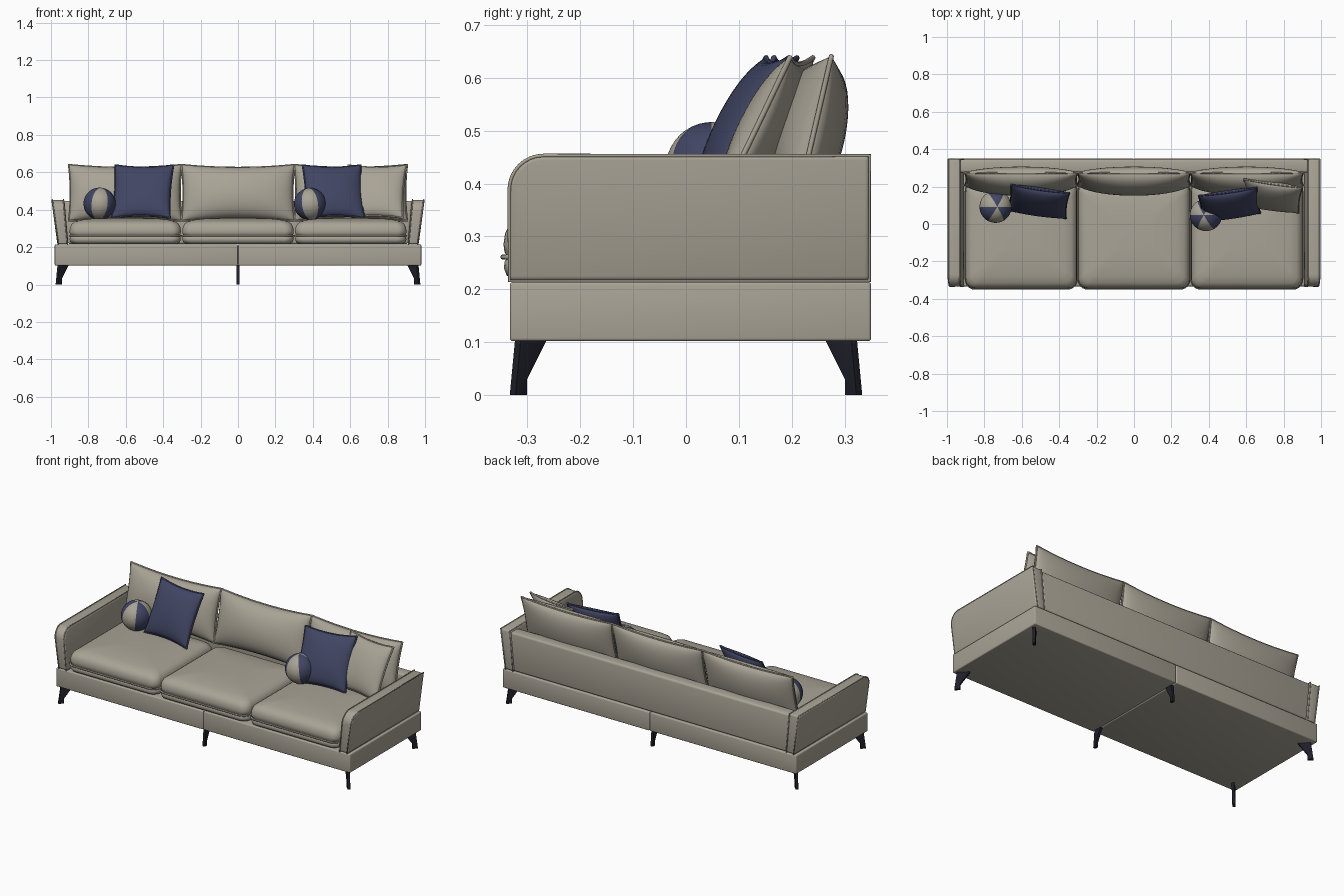
import bpy, bmesh, math
from mathutils import Euler, Matrix, Vector

cube = bpy.data.objects.get("Cube")
if cube:
    bpy.data.objects.remove(cube, do_unlink=True)


def material(name, rgb):
    m = bpy.data.materials.new(name)
    m.use_nodes = True
    m.diffuse_color = (*rgb, 1)
    m.node_tree.nodes["Principled BSDF"].inputs["Base Color"].default_value = (*rgb, 1)
    return m


BEIGE = material("beige fabric", (0.40, 0.37, 0.305))
BLUE = material("navy fabric", (0.052, 0.06, 0.125))
DARK = material("dark leg", (0.013, 0.013, 0.022))


def finish(ob, angle=40):
    """Apply modifiers and curve bevels, then smooth."""
    bpy.ops.object.select_all(action='DESELECT')
    ob.select_set(True)
    bpy.context.view_layer.objects.active = ob
    bpy.ops.object.convert(target='MESH')
    bpy.ops.object.shade_smooth_by_angle(angle=math.radians(angle))
    return ob


def mesh_object(name, bm, mats, bevel=0, angle=40):
    bmesh.ops.recalc_face_normals(bm, faces=bm.faces)
    me = bpy.data.meshes.new(name)
    bm.to_mesh(me)
    bm.free()
    for m in mats:
        me.materials.append(m)
    ob = bpy.data.objects.new(name, me)
    bpy.context.collection.objects.link(ob)
    if bevel:
        mod = ob.modifiers.new("bevel", 'BEVEL')
        mod.width, mod.segments = bevel, 3
        mod.limit_method, mod.angle_limit = 'ANGLE', math.radians(40)
        mod.use_clamp_overlap = False
    return finish(ob, angle)


def loft(name, rings, mat, bevel=0, angle=40):
    """Skin closed rings of equal length and cap both ends."""
    bm = bmesh.new()
    loops = [[bm.verts.new(p) for p in r] for r in rings]
    n = len(loops[0])
    for a, b in zip(loops, loops[1:]):
        for i in range(n):
            bm.faces.new((a[i], a[(i + 1) % n], b[(i + 1) % n], b[i]))
    bm.faces.new(loops[0])
    bm.faces.new(loops[-1])
    return mesh_object(name, bm, [mat], bevel, angle)


def piping(name, points, mat, radius):
    cu = bpy.data.curves.new(name, 'CURVE')
    cu.dimensions = '3D'
    cu.bevel_depth, cu.bevel_resolution = radius, 2
    sp = cu.splines.new('POLY')
    sp.points.add(len(points) - 1)
    for p, co in zip(sp.points, points):
        p.co = (*co, 1)
    sp.use_cyclic_u = True
    cu.materials.append(mat)
    ob = bpy.data.objects.new(name, cu)
    bpy.context.collection.objects.link(ob)
    finish(ob, 80)


def box(name, lo, hi, mat, bevel):
    ring = lambda z: [(lo[0], lo[1], z), (hi[0], lo[1], z), (hi[0], hi[1], z), (lo[0], hi[1], z)]
    loft(name, [ring(lo[2]), ring(hi[2])], mat, bevel)


def rounded_rect(cx, cy, hx, hy, r, z, steps=6):
    pts = []
    for k, (sx, sy) in enumerate(((1, 1), (-1, 1), (-1, -1), (1, -1))):
        for i in range(steps + 1):
            a = math.pi / 2 * (k + i / steps)
            pts.append((cx + sx * (hx - r) + r * math.cos(a),
                        cy + sy * (hy - r) + r * math.sin(a), z))
    return pts


def pillow(name, loc, half_w, half_h, front, back, lean, yaw, pinch, mat, n=20):
    """Two puffed sheets meeting at a piped rim, corners drawn out."""
    rot = Euler((math.radians(-lean), 0, math.radians(yaw))).to_matrix()

    def place(u, v, side):
        puff = (max(0, (1 - u * u) * (1 - v * v))) ** 0.45
        x = u * (half_w - pinch * 0.6 * (1 - v * v))
        z = v * (half_h - pinch * (1 - u * u))
        return Vector(loc) + rot @ Vector((x, side * puff, z))

    # Sine spacing packs more rows near the rim
    grid = [math.sin(math.pi / 2 * (2 * i / n - 1)) for i in range(n + 1)]
    bm = bmesh.new()
    for side in (-front, back):
        vs = [[bm.verts.new(place(u, v, side)) for u in grid] for v in grid]
        for j in range(n):
            for i in range(n):
                bm.faces.new((vs[j][i], vs[j][i + 1], vs[j + 1][i + 1], vs[j + 1][i]))
    bmesh.ops.remove_doubles(bm, verts=bm.verts, dist=0.0001)
    mesh_object(name, bm, [mat], angle=75)
    rim = [(u, -1) for u in grid[:-1]] + [(1, v) for v in grid[:-1]]
    rim += [(-u, v) for u, v in [(u, 1) for u in grid[:-1]]] + [(-1, -v) for v in grid[:-1]]
    piping(name + "_piping", [place(u, v, 0) for u, v in rim], mat, 0.005)


# Base frame in two halves
for side, s in (("left", 1), ("right", -1)):
    xs = sorted((0.001 * s, 0.98 * s))
    box(side + "_base", (xs[0], -0.333, 0.102), (xs[1], 0.35, 0.214), BEIGE, 0.006)

# Arms: rounded side profile, leaning outward
R = 0.065
profile = [(0.347, 0.216), (0.347, 0.453)]
for i in range(9):
    a = math.pi / 2 * (1 + i / 8)
    profile.append((-0.334 + R + R * math.cos(a), 0.453 - R + R * math.sin(a)))
profile.append((-0.334, 0.216))
for side, s in (("left", 1), ("right", -1)):
    def sheet(x_low, x_high):
        return [(s * (x_low + (x_high - x_low) * (z - 0.216) / 0.237), y, z) for y, z in profile]
    inner, outer = sheet(0.907, 0.928), sheet(0.966, 0.998)
    loft(side + "_arm", [inner, outer], BEIGE, 0.009)
    piping(side + "_arm_outer_piping", sheet(0.961, 0.993), BEIGE, 0.0035)
    piping(side + "_arm_inner_piping", sheet(0.912, 0.933), BEIGE, 0.0035)

# Backrest panel, widening upward to meet the arms
loft("backrest", [[(-w, 0.275, z), (w, 0.275, z), (w, 0.345, z), (-w, 0.345, z)]
                  for w, z in ((0.91, 0.216), (0.932, 0.447))], BEIGE, 0.012)

# Seat and back cushions
SEAT_RINGS = [(0.025, 0.216), (0.006, 0.226), (0.001, 0.24), (0.002, 0.252), (0.008, 0.261),
              (0.002, 0.27), (0, 0.285), (0.003, 0.306), (0.012, 0.324), (0.03, 0.337),
              (0.065, 0.346), (0.12, 0.353), (0.2, 0.357)]
for label, cx in (("right", -0.603), ("middle", 0), ("left", 0.603)):
    rings = [rounded_rect(cx, -0.06, 0.298 - d, 0.285 - d, max(0.05 - d * 0.2, 0.02), z)
             for d, z in SEAT_RINGS]
    loft(label + "_seat_cushion", rings, BEIGE, angle=75)
    piping(label + "_seat_piping", rounded_rect(cx, -0.06, 0.297, 0.286, 0.05, 0.261), BEIGE, 0.005)
    pillow(label + "_back_cushion", (cx, 0.24, 0.49), 0.302, 0.154, 0.085, 0.06, 13, 0, 0.016, BEIGE)

# Throw pillows
for label, x, y, yaw, mat in (("right_navy", -0.51, 0.12, -8, BLUE),
                              ("left_navy", 0.51, 0.105, 8, BLUE),
                              ("left_beige", 0.735, 0.15, -8, BEIGE)):
    pillow(label + "_throw_pillow", (x, y, 0.497), 0.157, 0.157, 0.05, 0.045, 26, yaw, 0.014, mat)

# Ball cushions with six alternating wedges
for label, loc, tilt in (("right", (-0.74, 0.092, 0.432), 6), ("left", (0.385, 0.048, 0.43), -8)):
    bm = bmesh.new()
    bmesh.ops.create_uvsphere(bm, u_segments=36, v_segments=20, radius=0.086)
    for f in bm.faces:
        c = f.calc_center_median()
        f.material_index = int((math.degrees(math.atan2(c.y, c.x)) + 360) // 60) % 2
    turn = Matrix.Rotation(math.radians(tilt), 4, 'Y') @ Matrix.Rotation(math.radians(180), 4, 'Z')
    bmesh.ops.transform(bm, matrix=Matrix.Translation(loc) @ turn, verts=bm.verts)
    # Wedges count from the turned axis, so a navy one faces forward
    mesh_object(label + "_ball_cushion", bm, [BLUE, BEIGE], angle=75)


# Legs: thin tapered blades, diagonal at corners and straight in the middle
def leg(name, origin, direction, scale):
    d = Vector((*direction, 0)).normalized()
    side = Vector((-d.y, d.x, 0)) * 0.008
    shape = [(0, 0.104), (0.014, 0), (-0.018, 0), (-0.018, 0.03), (-0.07, 0.104)]
    rings = [[Vector((*origin, z)) + d * (t * scale) + side * k for t, z in shape] for k in (-1, 1)]
    loft(name, rings, DARK, 0.001, 20)


for front, sy in (("front", -1), ("back", 1)):
    y = sy * 0.318
    for side, sx in (("left", 1), ("right", -1)):
        leg(f"{front}_{side}_leg", (sx * 0.96, y), (sx, sy), 1)
    leg(f"{front}_middle_leg", (0, y), (0, sy), 0.71)
